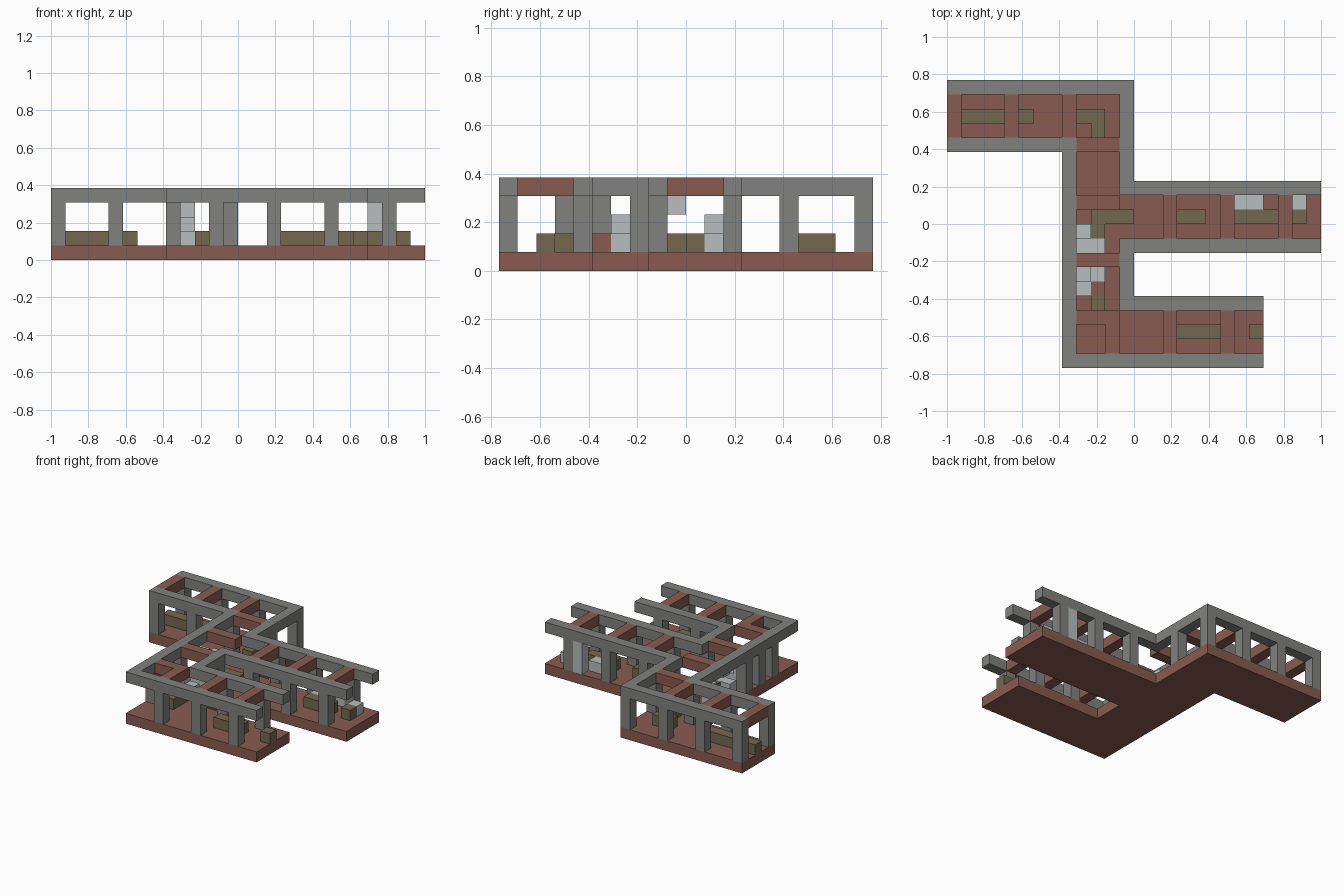
import bpy
import bmesh

cube = bpy.data.objects.get("Cube")
if cube:
    bpy.data.objects.remove(cube)

U = 1 / 13  # one block; the layout is 26 x 20 x 5 blocks


def material(name, rgb):
    m = bpy.data.materials.new(name)
    m.use_nodes = True
    color = (*rgb, 1)
    m.diffuse_color = color
    bsdf = m.node_tree.nodes["Principled BSDF"]
    bsdf.inputs["Base Color"].default_value = color
    bsdf.inputs["Roughness"].default_value = 0.9
    return m


brown = material("red brown planks", (0.25, 0.105, 0.082))
grey = material("grey timber", (0.22, 0.22, 0.21))
olive = material("olive rail", (0.175, 0.14, 0.08))
pale = material("pale web", (0.48, 0.51, 0.52))


def blocks(name, mat, boxes):
    """One object from boxes (x0, x1, y0, y1, z0, z1) in block units."""
    bm = bmesh.new()
    for x0, x1, y0, y1, z0, z1 in boxes:
        verts = bmesh.ops.create_cube(bm, size=1)["verts"]
        for v in verts:
            v.co = (((x0 + x1) / 2 + v.co.x * (x1 - x0) - 13) * U,
                    ((y0 + y1) / 2 + v.co.y * (y1 - y0) - 10) * U,
                    ((z0 + z1) / 2 + v.co.z * (z1 - z0)) * U)
    mesh = bpy.data.meshes.new(name)
    bm.to_mesh(mesh)
    bm.free()
    mesh.materials.append(mat)
    ob = bpy.data.objects.new(name, mesh)
    bpy.context.collection.objects.link(ob)
    return ob


def slab(x0, x1, y0, y1, z=0):
    return (x0, x1, y0, y1, z, z + 1)


def column(x, y, z0=1, z1=4):
    return (x, x + 1, y, y + 1, z0, z1)


# Floor: central passage with three side passages
blocks("floor", brown, [slab(8, 13, 0, 20), slab(0, 8, 15, 20),
                        slab(13, 26, 8, 13), slab(13, 22, 0, 5)])

# Long roof beams above the passage walls
blocks("roof_beams", grey, [
    slab(0, 13, 19, 20, 4), slab(0, 9, 15, 16, 4), slab(8, 9, 0, 15, 4),
    slab(12, 13, 12, 19, 4), slab(13, 26, 12, 13, 4), slab(12, 26, 8, 9, 4),
    slab(12, 13, 4, 8, 4), slab(13, 22, 4, 5, 4), slab(9, 22, 0, 1, 4)])

# Cross planks between the beams
cross = [slab(x, x + 1, 16, 19, 4) for x in (0, 4, 8)]
cross += [slab(x, x + 1, 9, 12, 4) for x in (15, 19, 23)]
cross += [slab(x, x + 1, 1, 4, 4) for x in (15, 19)]
cross += [slab(9, 12, y, y + 1, 4) for y in (3, 7, 11, 15)]
cross += [slab(11, 12, 1, 3, 4)]
blocks("cross_planks", brown, cross)

# Upright posts
posts = [column(x, y) for x in (0, 4, 8) for y in (15, 19)]
posts += [column(x, y) for x in (15, 19, 23) for y in (8, 12)]
posts += [column(x, y) for x in (15, 19) for y in (0, 4)]
posts += [column(x, y) for x, y in
          ((11, 0), (8, 3), (8, 5), (8, 7), (12, 7), (12, 15), (12, 19))]
blocks("posts", grey, posts)

# Broken rail line running along the passages
blocks("rails", olive, [
    slab(0, 6, 17, 18, 1), slab(9, 11, 17, 18, 1), slab(10, 11, 15, 17, 1),
    slab(10, 13, 10, 11, 1), slab(10, 11, 9, 10, 1), slab(16, 18, 10, 11, 1),
    slab(20, 23, 10, 11, 1), slab(24, 25, 10, 11, 1), slab(10, 11, 3, 5, 1),
    slab(16, 19, 2, 3, 1), slab(21, 22, 2, 3, 1)])

# Pale webs in the corners, and a single crate
blocks("webs", pale, [
    slab(20, 22, 11, 12, 1), slab(24, 25, 11, 12, 1), column(22, 12),
    slab(9, 10, 9, 10, 3), slab(9, 11, 8, 9, 1), column(9, 11, 1, 3),
    slab(9, 10, 5, 6, 1), slab(10, 11, 6, 7, 1), column(9, 6, 1, 3)])
blocks("crate", brown, [column(10, 5, 1, 2)])
